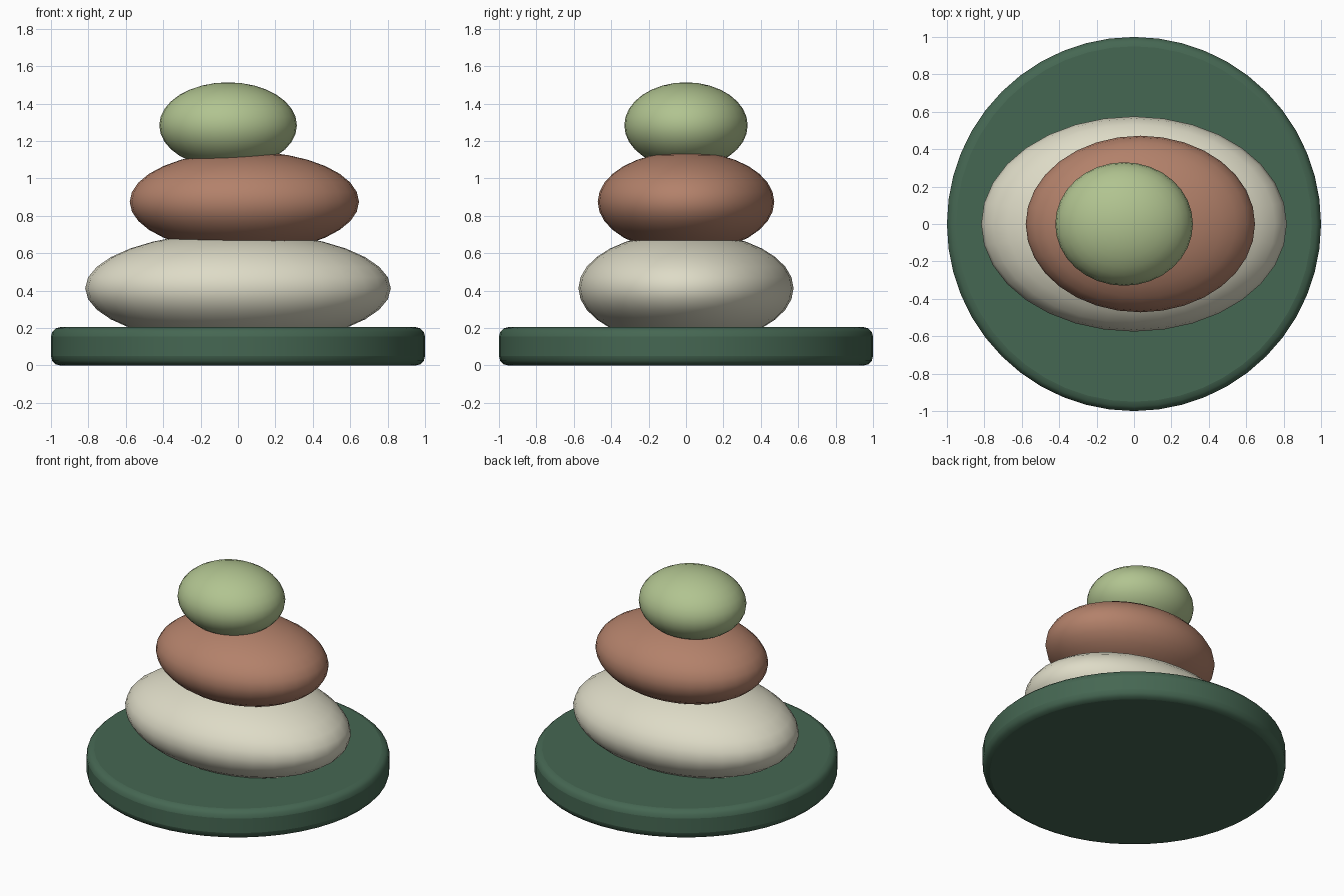
import bpy
import math

if "Cube" in bpy.data.objects:
    bpy.data.objects.remove(bpy.data.objects["Cube"])


def finish(obj, name, color, angle):
    obj.name = name
    mat = bpy.data.materials.new(name + "_color")
    mat.diffuse_color = (*color, 1)
    mat.use_nodes = True
    mat.node_tree.nodes["Principled BSDF"].inputs["Base Color"].default_value = mat.diffuse_color
    obj.data.materials.append(mat)
    bpy.ops.object.shade_smooth_by_angle(angle=math.radians(angle))


def stone(name, center, radii, color):
    bpy.ops.mesh.primitive_uv_sphere_add(segments=32, ring_count=16, radius=1, location=center)
    obj = bpy.context.object
    obj.scale = radii
    bpy.ops.object.transform_apply(location=False, rotation=False, scale=True)
    finish(obj, name, color, 60)


# Round base with softened rims
bpy.ops.mesh.primitive_cylinder_add(vertices=48, radius=1, depth=0.205, location=(0, 0, 0.1025))
base = bpy.context.object
bevel = base.modifiers.new("rim", 'BEVEL')
bevel.width = 0.05
bevel.segments = 3
bevel.limit_method = 'ANGLE'
bevel.angle_limit = math.radians(40)
finish(base, "round_base", (0.06, 0.135, 0.085), 40)

# Stacked pebbles, bottom to top
stone("bottom_stone", (0, 0, 0.413), (0.817, 0.575, 0.3), (0.73, 0.71, 0.57))
stone("middle_stone", (0.034, 0, 0.875), (0.613, 0.472, 0.27), (0.45, 0.22, 0.145))
stone("top_stone", (-0.053, 0, 1.284), (0.368, 0.33, 0.23), (0.44, 0.55, 0.28))
